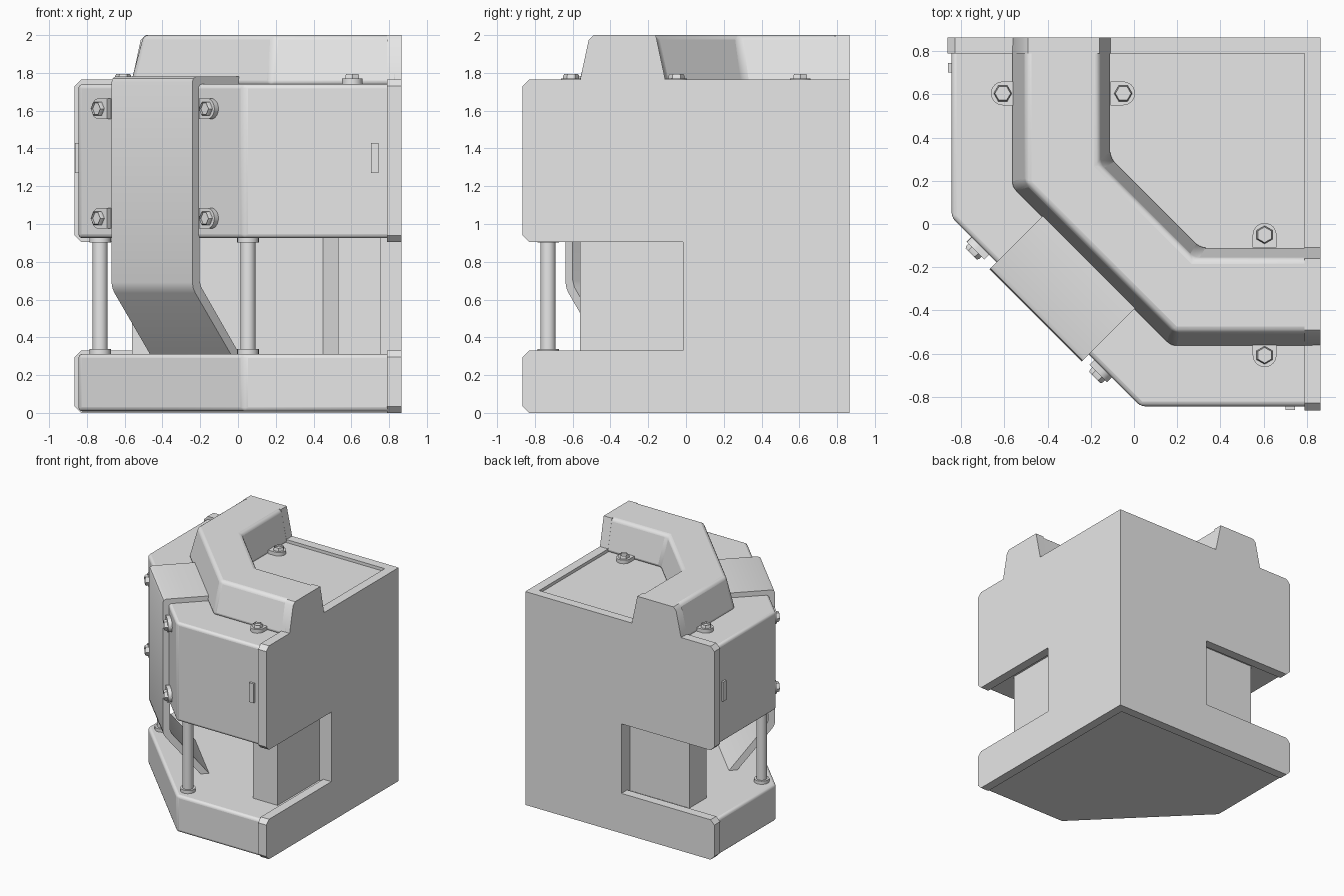
import bpy, bmesh, math
from mathutils import Matrix, Vector

cube = bpy.data.objects.get("Cube")
if cube:
    bpy.data.objects.remove(cube, do_unlink=True)

grey = bpy.data.materials.new("plain_grey")
grey.use_nodes = True
grey.diffuse_color = (0.8, 0.8, 0.8, 1)
grey.node_tree.nodes["Principled BSDF"].inputs["Base Color"].default_value = (0.8, 0.8, 0.8, 1)

# Reflection across the diagonal plane x = y, and directions along it
SWAP = Matrix(((0, 1, 0, 0), (1, 0, 0, 0), (0, 0, 1, 0), (0, 0, 0, 1)))
INWARD = Vector((1, 1, 0)).normalized()
ALONG = Vector((1, -1, 0)).normalized()
UP = Vector((0, 0, 1))


def finish(name, bm, bevel=0, segments=2, twin=False):
    """Turn a bmesh into an object, optionally with a mirrored twin."""
    for side in range(2 if twin else 1):
        if side:
            bm.transform(SWAP)
        bmesh.ops.recalc_face_normals(bm, faces=bm.faces)
        mesh = bpy.data.meshes.new(name)
        bm.to_mesh(mesh)
        mesh.materials.append(grey)
        obj = bpy.data.objects.new(name + ("_twin" if side else ""), mesh)
        bpy.context.collection.objects.link(obj)
        if bevel:
            mod = obj.modifiers.new("soft_edges", "BEVEL")
            mod.width, mod.segments = bevel, segments
            mod.limit_method, mod.angle_limit = "ANGLE", math.radians(30)
        bpy.ops.object.select_all(action="DESELECT")
        obj.select_set(True)
        bpy.context.view_layer.objects.active = obj
        bpy.ops.object.shade_smooth_by_angle(angle=math.radians(35))
    bm.free()


def loft(bm, rings):
    """Skin closed rings of equal length and cap both ends."""
    rings = [[bm.verts.new(p) for p in ring] for ring in rings]
    n = len(rings[0])
    for a, b in zip(rings, rings[1:]):
        for i in range(n):
            j = (i + 1) % n
            bm.faces.new((a[i], a[j], b[j], b[i]))
    return bm.faces.new(rings[0]), bm.faces.new(rings[-1])


def prism(name, outline, low, high, place=lambda a, b, t: (a, b, t), **opts):
    bm = bmesh.new()
    loft(bm, [[place(a, b, t) for a, b in outline] for t in (low, high)])
    finish(name, bm, **opts)


def box(name, x, y, z, **opts):
    prism(name, [(x[0], y[0]), (x[1], y[0]), (x[1], y[1]), (x[0], y[1])], *z, **opts)


def circle(r, n, start=0.0, sweep=2 * math.pi):
    return [(r * math.cos(start + sweep * i / n), r * math.sin(start + sweep * i / n)) for i in range(n)]


# End plates with ridge-shaped crest and a side notch
plate = [(.865, 0), (.865, 1.765), (-.11, 1.765), (-.16, 2), (-.49, 2), (-.515, 1.975),
         (-.56, 1.765), (-.83, 1.765), (-.865, 1.73), (-.865, .94), (-.83, .905),
         (-.015, .905), (-.015, .33), (-.83, .33), (-.865, .295), (-.865, .035), (-.83, 0)]
prism("end_plate", plate, .79, .865, lambda a, b, t: (t, a, b), twin=True)

# Base and upper housing share one corner-cut footprint
footprint = [(-.845, .82), (-.845, .03), (.03, -.845), (.82, -.845), (.82, .82)]
prism("base", footprint, .008, .312, bevel=.022, segments=3)
prism("upper_housing", footprint, .925, 1.74, bevel=.022, segments=3)

# Inner L-shaped wall between base and housing
wall = [(.755, -.56), (.755, .755), (-.56, .755), (-.56, .53), (.45, .53), (.53, .45), (.53, -.56)]
prism("inner_wall", wall, .3, .94)
box("wall_filler", (.75, .8), (-.015, .8), (.3, .94), twin=True)

# Roof ridge: each profile corner has its own offset and diagonal line
section = [(-.57, -.4, 1.735), (-.5, -.31, 2), (-.16, .115, 2), (-.105, .205, 1.735)]
stations = [lambda c, s: (.85, c), lambda c, s: (s - c, c), lambda c, s: (c, s - c), lambda c, s: (c, .85)]
bm = bmesh.new()
loft(bm, [[(*at(c, s), z) for c, s, z in section] for at in stations])
finish("roof_ridge", bm, bevel=.025, segments=3)

# Bent strap over the diagonal face
strap = [(-.325, .3), (-.6, .635), (-.615, .66), (-.622, .69), (-.622, 1.75), (-.615, 1.77),
         (-.595, 1.78), (-.22, 1.78), (-.22, 1.73), (-.568, 1.73), (-.568, .7), (-.555, .665), (-.26, .3)]
prism("strap", strap, -.325, .28, lambda a, b, t: INWARD * a + ALONG * t + UP * b)

# Posts with collars
for name, r, low, high in (("post", .04, .3, .93), ("post_lower_collar", .057, .3, .338),
                           ("post_upper_collar", .057, .903, .93)):
    prism(name, [(x + .053, y - .73) for x, y in circle(r, 24)], low, high, twin=True)

# Small raised latch on each long face
box("latch", (.703, .745), (-.862, -.84), (1.27, 1.43), twin=True)


def bolt(name, origin, normal, outward, twin=False):
    """Round-ended tab carrying a hexagonal socket bolt."""
    side = outward.cross(normal)
    frame = Matrix((side, outward, normal)).transposed().to_4x4()
    frame.translation = origin
    tab = circle(.055, 12, 0, math.pi) + [(-.055, 0), (-.055, -.06), (.055, -.06)]
    bm = bmesh.new()
    loft(bm, [[(a, b, t) for a, b in tab] for t in (-.01, .03)])
    cap = loft(bm, [[(a, b, t) for a, b in circle(r, 6, math.pi / 6)]
                    for r, t in ((.042, .02), (.042, .045), (.036, .055))])[1]
    bmesh.ops.inset_region(bm, faces=[cap], thickness=.01)
    bmesh.ops.translate(bm, verts=cap.verts, vec=(0, 0, -.015))
    bm.transform(frame)
    finish(name, bm, twin=twin)


back = Vector((0, 1, 0))
bolt("roof_bolt_inner", Vector((.605, -.05, 1.74)), UP, back, twin=True)
bolt("roof_bolt_outer", Vector((.605, -.608, 1.74)), UP, -back, twin=True)
for z in (1.03, 1.61):
    for w, direction in ((-.435, -ALONG), (.375, ALONG)):
        bolt("strap_bolt", INWARD * -.577 + ALONG * w + UP * z, -INWARD, direction)
